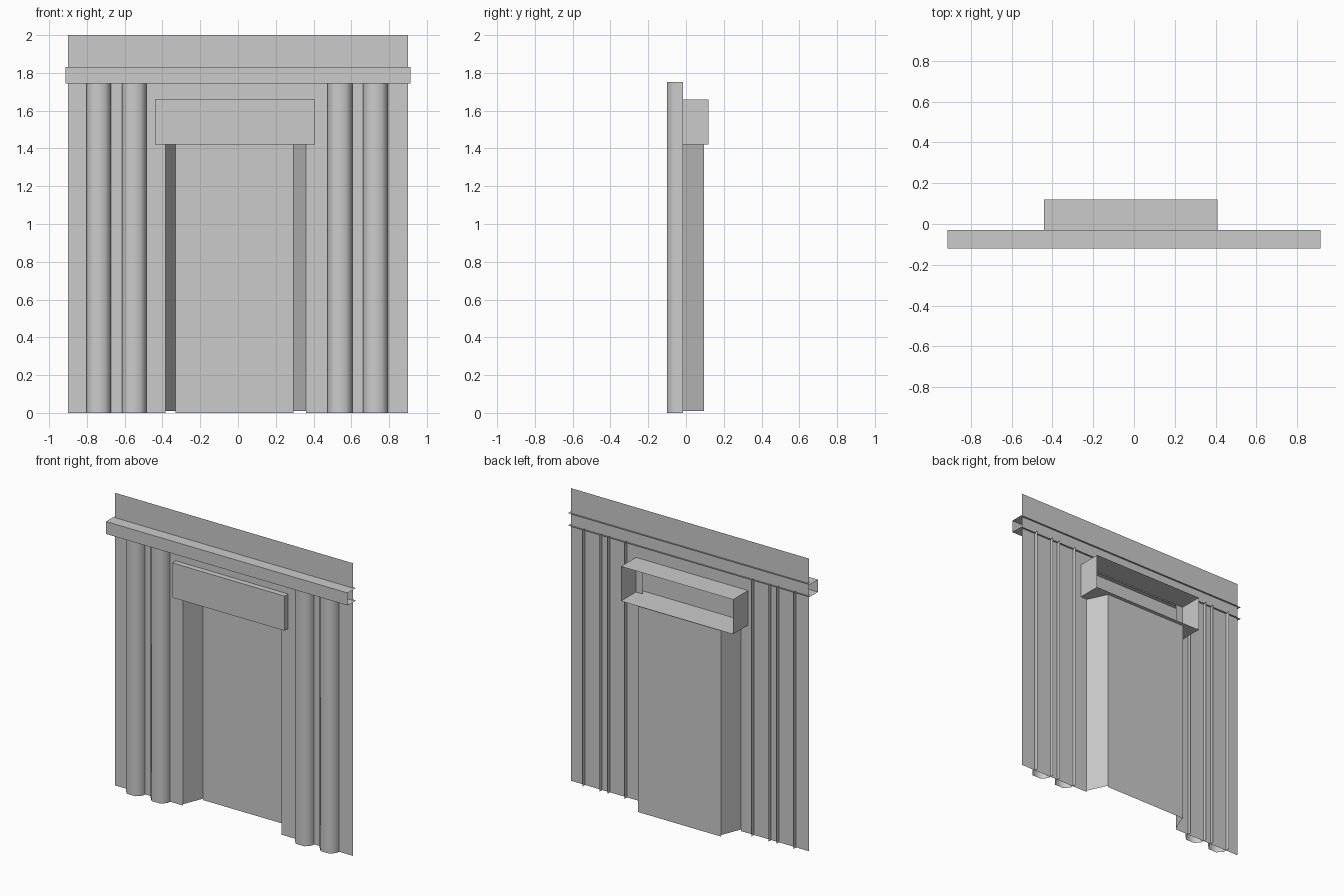
import bpy
import bmesh
from mathutils import Vector
from math import radians

if "Cube" in bpy.data.objects:
    bpy.data.objects.remove(bpy.data.objects["Cube"])


def make_mesh(name, verts, faces):
    mesh = bpy.data.meshes.new(name)
    mesh.from_pydata([tuple(v) for v in verts], [], faces)
    obj = bpy.data.objects.new(name, mesh)
    bpy.context.collection.objects.link(obj)
    return obj


def sweep(name, profile, offset):
    """Open sheet: a 3D point profile pushed along an offset vector."""
    n = len(profile)
    start = [Vector(p) for p in profile]
    verts = start + [p + Vector(offset) for p in start]
    faces = [(i, i + 1, n + i + 1, n + i) for i in range(n - 1)]
    return make_mesh(name, verts, faces)


WALL_Y = -0.042
OPEN_L, OPEN_R = -0.385, 0.36

# Flat wall sheet with the doorway cut out of its outline
outline = [(-0.9, 0), (OPEN_L, 0), (OPEN_L, 1.65), (OPEN_R, 1.65),
           (OPEN_R, 0), (0.9, 0), (0.9, 2), (-0.9, 2)]
make_mesh("wall", [(x, WALL_Y, z) for x, z in outline], [tuple(range(8))])

# Splayed jambs and recessed door panel
DOOR_L, DOOR_R, DOOR_Y = -0.33, 0.295, 0.095
sweep("door_panel", [(DOOR_L, DOOR_Y, 0), (DOOR_R, DOOR_Y, 0)], (0, 0, 1.42))
sweep("left_jamb", [(OPEN_L, WALL_Y, 0.01), (DOOR_L, DOOR_Y, 0.01)], (0, 0, 1.41))
sweep("right_jamb", [(DOOR_R, DOOR_Y, 0.01), (OPEN_R, WALL_Y, 0.01)], (0, 0, 1.41))

# Header box over the door, open at the back
bm = bmesh.new()
bmesh.ops.create_cube(bm, size=1)
bmesh.ops.scale(bm, vec=(0.848, 0.2, 0.237), verts=bm.verts)
bmesh.ops.translate(bm, vec=(-0.016, 0.02, 1.54), verts=bm.verts)
bm.normal_update()
bmesh.ops.delete(bm, geom=[f for f in bm.faces if f.normal.y > 0.9], context='FACES')
header_mesh = bpy.data.meshes.new("door_header")
bm.to_mesh(header_mesh)
bm.free()
bpy.context.collection.objects.link(bpy.data.objects.new("door_header", header_mesh))

# Cornice channel: bottom, front and top, open at back and ends
sweep("cornice", [(0.914, -0.03, 1.745), (0.914, -0.12, 1.745),
                  (0.914, -0.12, 1.83), (0.914, -0.03, 1.83)][::-1],
      (-1.828, 0, 0))

# Smooth-shaded faceted pilasters, open at the back
for i, cx in enumerate((-0.738, -0.55, 0.54, 0.728)):
    profile = [(cx + dx, y, 0) for dx, y in
               ((-0.065, -0.015), (-0.065, -0.065), (-0.033, -0.1),
                (0.033, -0.1), (0.065, -0.065), (0.065, -0.015))]
    pilaster = sweep(f"pilaster_{i + 1}", profile, (0, 0, 1.752))
    bpy.ops.object.select_all(action='DESELECT')
    pilaster.select_set(True)
    bpy.context.view_layer.objects.active = pilaster
    bpy.ops.object.shade_smooth_by_angle(angle=radians(60))
